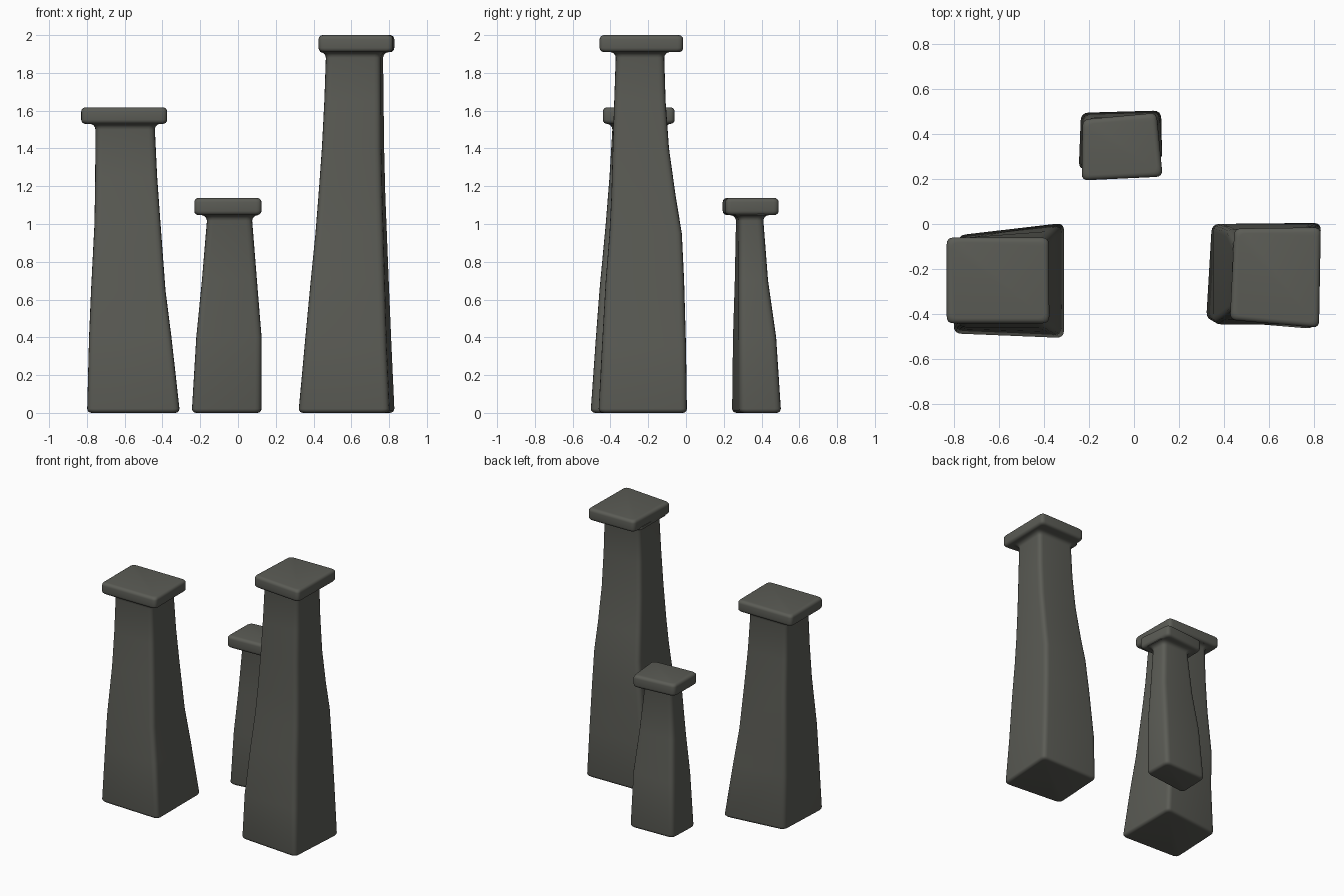
import bpy, bmesh, math
from mathutils import Vector

cube = bpy.data.objects.get("Cube")
if cube:
    bpy.data.objects.remove(cube, do_unlink=True)

stone = bpy.data.materials.new("dark_grey_stone")
stone.use_nodes = True
colour = (0.105, 0.107, 0.092, 1)
stone.diffuse_color = colour
bsdf = stone.node_tree.nodes["Principled BSDF"]
bsdf.inputs["Base Color"].default_value = colour
bsdf.inputs["Roughness"].default_value = 0.8


def outline(corners, grow, radius, steps=4):
    """Four-cornered outline, offset outwards by grow, with rounded corners."""
    pts = [Vector(c) for c in corners]
    moved = []
    for i, p in enumerate(pts):
        a = (pts[i - 1] - p).normalized()
        b = (pts[(i + 1) % 4] - p).normalized()
        moved.append(p - (a + b) * grow)
    ring = []
    for i, p in enumerate(moved):
        a = p + (moved[i - 1] - p).normalized() * radius
        b = p + (moved[(i + 1) % 4] - p).normalized() * radius
        for s in range(steps + 1):
            t = s / steps
            ring.append(a * (1 - t) ** 2 + p * 2 * t * (1 - t) + b * t * t)
    return ring


def loft(name, layers):
    """Skin a stack of (height, outline) layers and close both ends."""
    bm = bmesh.new()
    rings = [[bm.verts.new((p.x, p.y, z)) for p in ring] for z, ring in layers]
    n = len(rings[0])
    for low, high in zip(rings, rings[1:]):
        for i in range(n):
            j = (i + 1) % n
            bm.faces.new((low[i], low[j], high[j], high[i]))
    bm.faces.new(rings[0][::-1])
    bm.faces.new(rings[-1])
    mesh = bpy.data.meshes.new(name)
    bm.to_mesh(mesh)
    bm.free()
    mesh.materials.append(stone)
    obj = bpy.data.objects.new(name, mesh)
    bpy.context.collection.objects.link(obj)
    bpy.ops.object.select_all(action="DESELECT")
    obj.select_set(True)
    bpy.context.view_layer.objects.active = obj
    bpy.ops.object.shade_smooth_by_angle(angle=math.radians(40))


def quarter(steps=4):
    return [math.pi / 2 * s / steps for s in range(steps + 1)]


def pillar(name, sections, cap, cap_low, cap_high):
    """Tapering shaft with a flared neck and a rounded slab on top."""
    r, flare, edge = 0.035, 0.03, 0.022
    shaft = []
    # softened foot
    foot = sections[0][1]
    for a in quarter():
        shaft.append((edge * (1 - math.cos(a)),
                      outline(foot, -edge * (1 - math.sin(a)), r)))
    # shaft, with heights as given
    for z, corners in sections[1:-1]:
        shaft.append((z, outline(corners, 0, r)))
    # neck flaring out to meet the slab
    neck = sections[-1][1]
    for a in quarter():
        shaft.append((cap_low - flare * (1 - math.sin(a)),
                      outline(neck, flare * (1 - math.cos(a)), r)))
    shaft.append((cap_low + 0.02, outline(neck, flare, r)))
    loft(name + "_shaft", shaft)
    # slab with rounded rims
    slab = [(cap_low + edge * (1 - math.cos(a)),
             outline(cap, -edge * (1 - math.sin(a)), 0.03)) for a in quarter()]
    slab += [(cap_high - edge * (1 - math.sin(a)),
              outline(cap, -edge * (1 - math.cos(a)), 0.03)) for a in quarter()]
    loft(name + "_cap", slab)


def box(x0, x1, y0, y1, skew=0):
    """Corners anticlockwise from front left; skew pulls in the front right."""
    return [(x0, y0), (x1 - skew, y0), (x1, y1), (x0, y1)]


# tall pillar on the left
pillar("tall_pillar", [
    (0, [(0.32, -0.425), (0.80, -0.465), (0.83, 0.005), (0.345, 0.0)]),
    (0.35, box(0.352, 0.815, -0.445, 0.0, 0.03)),
    (0.7, box(0.385, 0.80, -0.425, -0.01, 0.025)),
    (0.95, box(0.41, 0.79, -0.405, -0.022, 0.022)),
    (1.15, box(0.426, 0.782, -0.395, -0.055, 0.02)),
    (1.4, box(0.444, 0.776, -0.388, -0.09, 0.02)),
    (1.65, box(0.457, 0.773, -0.38, -0.108, 0.018)),
    (1.9, box(0.465, 0.77, -0.372, -0.115, 0.015)),
], [(0.425, -0.425), (0.82, -0.46), (0.828, -0.015), (0.445, -0.02)], 1.91, 2.0)

# middle pillar on the right
pillar("middle_pillar", [
    (0, [(-0.80, -0.485), (-0.31, -0.505), (-0.31, 0.005), (-0.78, -0.05)]),
    (0.4, [(-0.79, -0.465), (-0.352, -0.478), (-0.355, -0.03), (-0.775, -0.065)]),
    (0.65, box(-0.778, -0.384, -0.458, -0.06)),
    (1.0, box(-0.76, -0.41, -0.425, -0.085)),
    (1.25, box(-0.756, -0.428, -0.405, -0.1)),
    (1.5, box(-0.755, -0.44, -0.39, -0.11)),
], [(-0.83, -0.44), (-0.375, -0.44), (-0.378, -0.06), (-0.83, -0.06)], 1.53, 1.617)

# short pillar at the back
pillar("short_pillar", [
    (0, [(-0.245, 0.24), (0.125, 0.285), (0.12, 0.503), (-0.235, 0.493)]),
    (0.4, [(-0.222, 0.245), (0.127, 0.283), (0.115, 0.478), (-0.215, 0.47)]),
    (0.7, [(-0.192, 0.255), (0.102, 0.282), (0.095, 0.435), (-0.188, 0.43)]),
    (1.03, [(-0.165, 0.262), (0.077, 0.28), (0.07, 0.41), (-0.163, 0.408)]),
], [(-0.232, 0.193), (0.127, 0.21), (0.1, 0.493), (-0.228, 0.463)], 1.047, 1.138)
